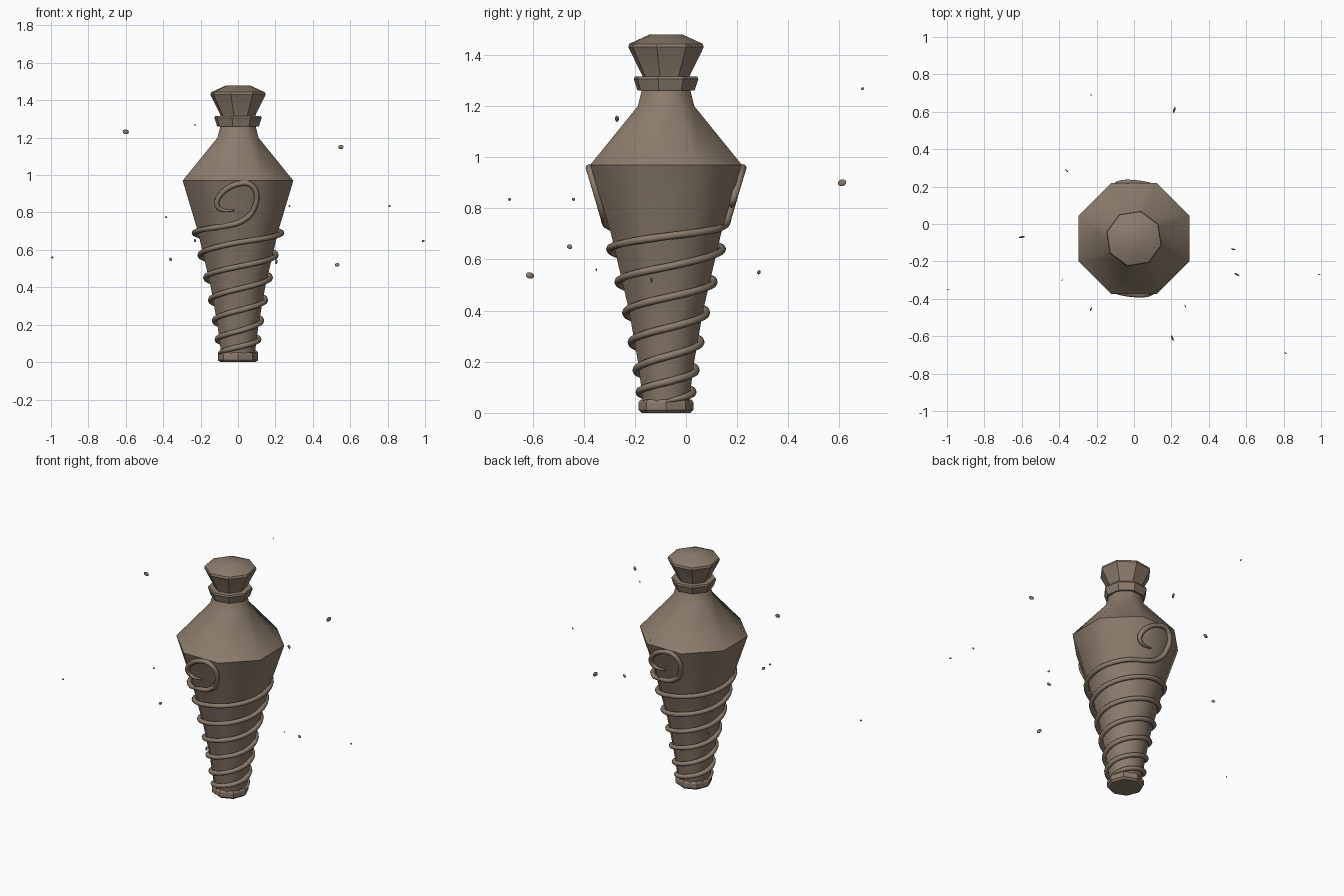
import bpy, bmesh, math
from mathutils import Vector, Matrix

if "Cube" in bpy.data.objects:
    bpy.data.objects.remove(bpy.data.objects["Cube"])

CY = -0.078                      # bottle axis in y
SIDES = 8
APO = math.cos(math.pi / SIDES)  # flat distance / corner distance

clay = bpy.data.materials.new("brown_clay")
clay.diffuse_color = (0.26, 0.2, 0.15, 1)
clay.use_nodes = True
clay.node_tree.nodes["Principled BSDF"].inputs["Base Color"].default_value = clay.diffuse_color


def finish(bm, name, angle):
    bmesh.ops.recalc_face_normals(bm, faces=bm.faces)
    me = bpy.data.meshes.new(name)
    bm.to_mesh(me)
    bm.free()
    ob = bpy.data.objects.new(name, me)
    me.materials.append(clay)
    bpy.context.collection.objects.link(ob)
    bpy.ops.object.select_all(action='DESELECT')
    ob.select_set(True)
    bpy.context.view_layer.objects.active = ob
    bpy.ops.object.shade_smooth_by_angle(angle=math.radians(angle))
    return ob


def lathe(name, profile, turn, angle):
    """Eight-sided turned part from (corner radius, height) pairs."""
    bm = bmesh.new()
    rings = []
    for r, z in profile:
        rings.append([bm.verts.new((r * math.cos(a), CY + r * math.sin(a), z))
                      for a in (math.radians(turn) + i * math.tau / SIDES for i in range(SIDES))])
    for lo, hi in zip(rings, rings[1:]):
        for i in range(SIDES):
            j = (i + 1) % SIDES
            bm.faces.new((lo[i], lo[j], hi[j], hi[i]))
    bm.faces.new(rings[0][::-1])
    bm.faces.new(rings[-1])
    return finish(bm, name, angle)


def lerp(table, t):
    for (a, va), (b, vb) in zip(table, table[1:]):
        if t <= b:
            return va + (vb - va) * max(0, (t - a) / (b - a))
    return table[-1][1]


# Bottle body: flat radius by height
flat = [(0.03, 0.088), (0.2, 0.11), (0.4, 0.145), (0.7, 0.215),
        (0.97, 0.296), (1.2, 0.11), (1.28, 0.09)]
lathe("bottle_body", [(r / APO, z) for z, r in flat], 22.5, 50)

# Foot, collar and stopper
lathe("foot", [(0.095, 0), (0.108, 0.012), (0.108, 0.04), (0.1, 0.052)], 0, 30)
lathe("collar", [(0.115, 1.26), (0.13, 1.305), (0.126, 1.315), (0.09, 1.315)], 31, 30)
lathe("stopper", [(0.088, 1.29), (0.094, 1.315), (0.152, 1.43), (0.148, 1.443), (0.065, 1.48)], 31, 30)

# Vine path: height at each quarter turn, ending at the front
quarter_z = [0.045, 0.08, 0.12, 0.165, 0.22, 0.275, 0.33, 0.39, 0.45, 0.51, 0.57, 0.64, 0.69, 0.735]
steps = list(enumerate(quarter_z))
last = len(quarter_z) - 1
path = []
N = 8
for k in range((last - 1) * N + 6):
    q = k / N
    z = lerp(steps, q)
    a = -math.pi / 2 + (q - last) * math.pi / 2
    r = lerp(flat, z) / APO + 0.003
    path.append(Vector((r * math.cos(a), r * math.sin(a), z)))

# Curl lying on the flat side of the body
curl = [(-0.02, 0.738), (0.035, 0.763), (0.075, 0.80), (0.1, 0.87), (0.09, 0.925), (0.055, 0.955),
        (0.01, 0.955), (-0.04, 0.938), (-0.085, 0.905), (-0.113, 0.86), (-0.105, 0.825),
        (-0.07, 0.81), (-0.02, 0.812)]
ctrl = [path[-1]] + [Vector((x, -(lerp(flat, z) + 0.008), z)) for x, z in curl]
for i in range(len(ctrl) - 1):
    p0, p1, p2, p3 = ctrl[max(i - 1, 0)], ctrl[i], ctrl[i + 1], ctrl[min(i + 2, len(ctrl) - 1)]
    for s in range(1, 5):
        t = s / 4
        path.append(0.5 * (2 * p1 + (p2 - p0) * t + (2 * p0 - 5 * p1 + 4 * p2 - p3) * t * t
                           + (3 * p1 - p0 - 3 * p2 + p3) * t ** 3))


def tube(name, pts, radius, turn):
    bm = bmesh.new()
    rot = Matrix.Translation((0, CY, 0)) @ Matrix.Rotation(turn, 4, 'Z')
    rings = []
    n = len(pts)
    for i, p in enumerate(pts):
        tan = (pts[min(i + 1, n - 1)] - pts[max(i - 1, 0)]).normalized()
        out = Vector((p.x, p.y, 0))
        out = (out - tan * out.dot(tan)).normalized()
        side = tan.cross(out)
        r = radius * min(1, 0.3 + (n - 1 - i) / 14, 0.4 + i / 8)
        rings.append([bm.verts.new(rot @ (p + r * (out * math.cos(a) + side * math.sin(a))))
                      for a in (j * math.tau / 8 for j in range(8))])
    for lo, hi in zip(rings, rings[1:]):
        for i in range(8):
            j = (i + 1) % 8
            bm.faces.new((lo[i], lo[j], hi[j], hi[i]))
    bm.faces.new(rings[0][::-1])
    bm.faces.new(rings[-1])
    return finish(bm, name, 60)


# Two twin vines, half a turn apart
tube("front_vine", path, 0.0145, 0)
tube("back_vine", path, 0.0145, math.pi)

# Floating flat chips, each in a plane through the centre line: x, y, z, size
chips = [(-0.23, 0.69, 1.268, 0.007), (0.215, 0.61, 0.9, 0.018), (-0.36, 0.285, 0.55, 0.011),
         (-0.6, -0.07, 1.232, 0.017), (0.53, -0.135, 0.52, 0.013), (0.55, -0.27, 1.15, 0.016),
         (0.99, -0.27, 0.648, 0.008), (-0.993, -0.35, 0.56, 0.007), (-0.385, -0.3, 0.775, 0.007),
         (-0.23, -0.455, 0.65, 0.012), (0.275, -0.44, 0.835, 0.008), (0.205, -0.61, 0.537, 0.017),
         (0.81, -0.69, 0.835, 0.008)]
for i, (x, y, z, s) in enumerate(chips):
    bm = bmesh.new()
    m = (Matrix.Translation((x, y, z)) @ Matrix.Rotation(math.atan2(y, x), 4, 'Z')
         @ Matrix.Rotation(-0.2, 4, 'Y') @ Matrix.Diagonal((s, s * 0.3, s * 0.75, 1)))
    bmesh.ops.create_uvsphere(bm, u_segments=8, v_segments=6, radius=1, matrix=m)
    finish(bm, f"floating_chip_{i + 1}", 50)
